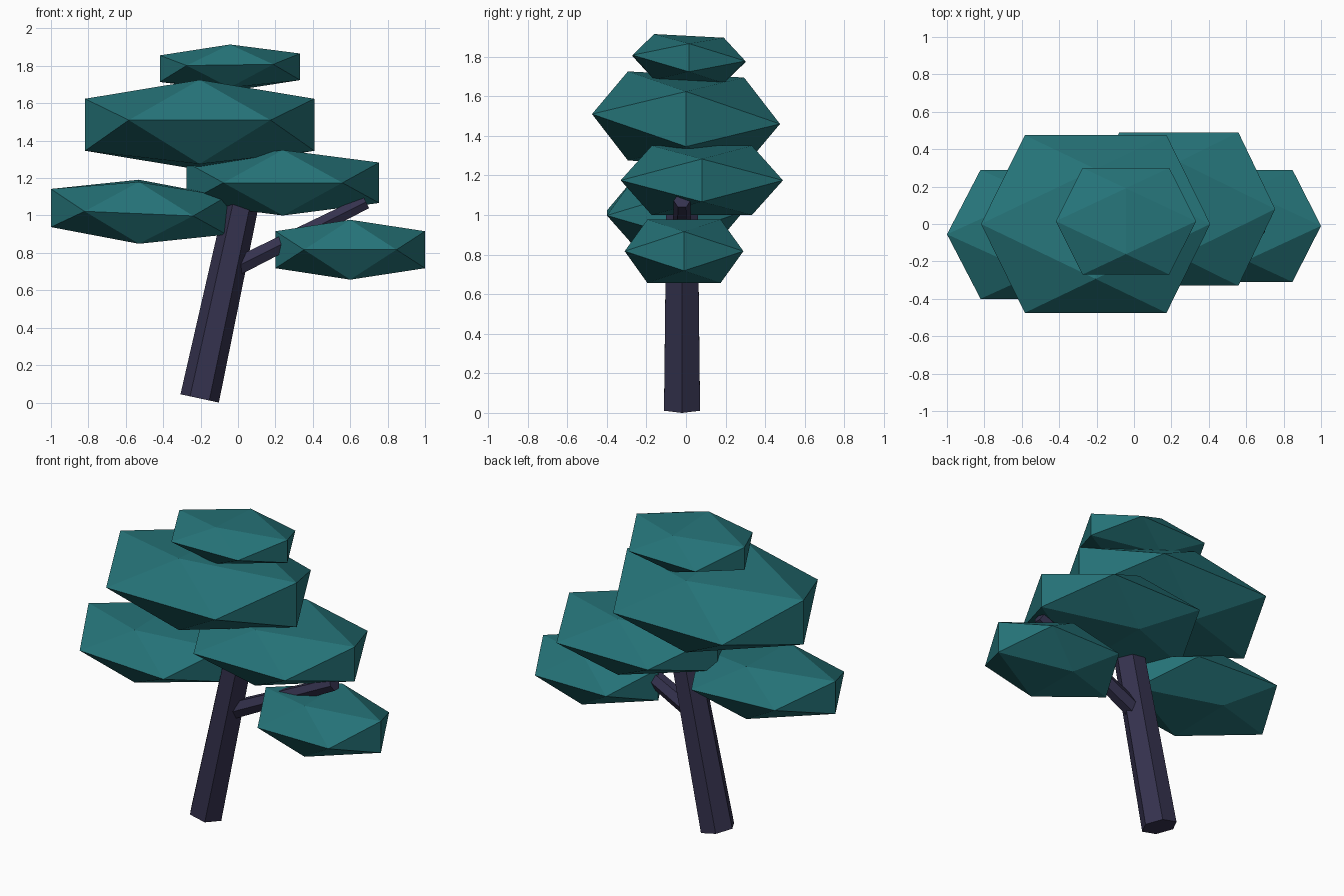
import bpy
import bmesh
from math import cos, sin, pi
from mathutils import Vector

cube = bpy.data.objects.get("Cube")
if cube:
    bpy.data.objects.remove(cube, do_unlink=True)


def make_material(name, rgb):
    mat = bpy.data.materials.new(name)
    mat.use_nodes = True
    color = (*rgb, 1.0)
    mat.diffuse_color = color
    mat.node_tree.nodes["Principled BSDF"].inputs["Base Color"].default_value = color
    return mat


def hull_object(name, points, mat):
    """Flat-shaded convex solid wrapped around the points."""
    bm = bmesh.new()
    for p in points:
        bm.verts.new(p)
    bmesh.ops.convex_hull(bm, input=bm.verts)
    bmesh.ops.dissolve_limit(bm, angle_limit=0.005, verts=bm.verts, edges=bm.edges)
    bmesh.ops.recalc_face_normals(bm, faces=bm.faces)
    mesh = bpy.data.meshes.new(name)
    bm.to_mesh(mesh)
    bm.free()
    mesh.materials.append(mat)
    obj = bpy.data.objects.new(name, mesh)
    bpy.context.collection.objects.link(obj)
    return obj


def limb(name, start, end, r_start, r_end, turn, mat):
    """Tapered six-sided limb leaning in the xz plane."""
    start, end = Vector(start), Vector(end)
    depth = Vector((0, 1, 0))
    side = depth.cross((end - start).normalized())
    points = []
    for centre, r in ((start, r_start), (end, r_end)):
        for i in range(6):
            a = turn + i * pi / 3
            points.append(centre + side * (r * cos(a)) + depth * (r * sin(a)))
    return hull_object(name, points, mat)


# Unit icosahedron lying on an edge: three crossed golden rectangles
G = 0.618
SIGNS = [(s, t) for s in (-1, 1) for t in (-1, 1)]
ICO = ([(0, s * G, t) for s, t in SIGNS]
       + [(s * G, t, 0) for s, t in SIGNS]
       + [(s, 0, t * G) for s, t in SIGNS])


def clump(name, centre, size, lean_x, lean_y, mat):
    """Flattened icosahedron, sheared a little along x and y."""
    points = []
    for u, v, w in ICO:
        offset = Vector((size[0] * u, size[1] * v,
                         size[2] * w + lean_x * u + lean_y * v))
        points.append(Vector(centre) + offset)
    return hull_object(name, points, mat)


leaf = make_material("teal_leaf", (0.0185, 0.172, 0.188))
bark = make_material("dark_purple_bark", (0.035, 0.032, 0.076))

# Leaning trunk and side branch
limb("trunk", (-0.205, -0.02, 0.022), (0.045, -0.02, 1.18), 0.105, 0.09, 0, bark)
limb("branch", (-0.02, -0.02, 0.72), (0.685, -0.02, 1.072), 0.055, 0.042, pi / 6, bark)

# Foliage clumps: centre, half sizes, lean
clump("foliage_top", (-0.043, 0.015, 1.79), (0.375, 0.285, 0.115), 0.005, -0.015, leaf)
clump("foliage_large", (-0.205, 0.0, 1.485), (0.613, 0.475, 0.225), 0.0, -0.025, leaf)
clump("foliage_middle", (0.24, 0.08, 1.175), (0.515, 0.41, 0.175), 0.0, 0.0, leaf)
clump("foliage_left_low", (-0.53, -0.055, 1.02), (0.47, 0.345, 0.165), -0.02, 0.01, leaf)
clump("foliage_right_low", (0.60, -0.01, 0.817), (0.40, 0.3, 0.16), 0.0, 0.0, leaf)
